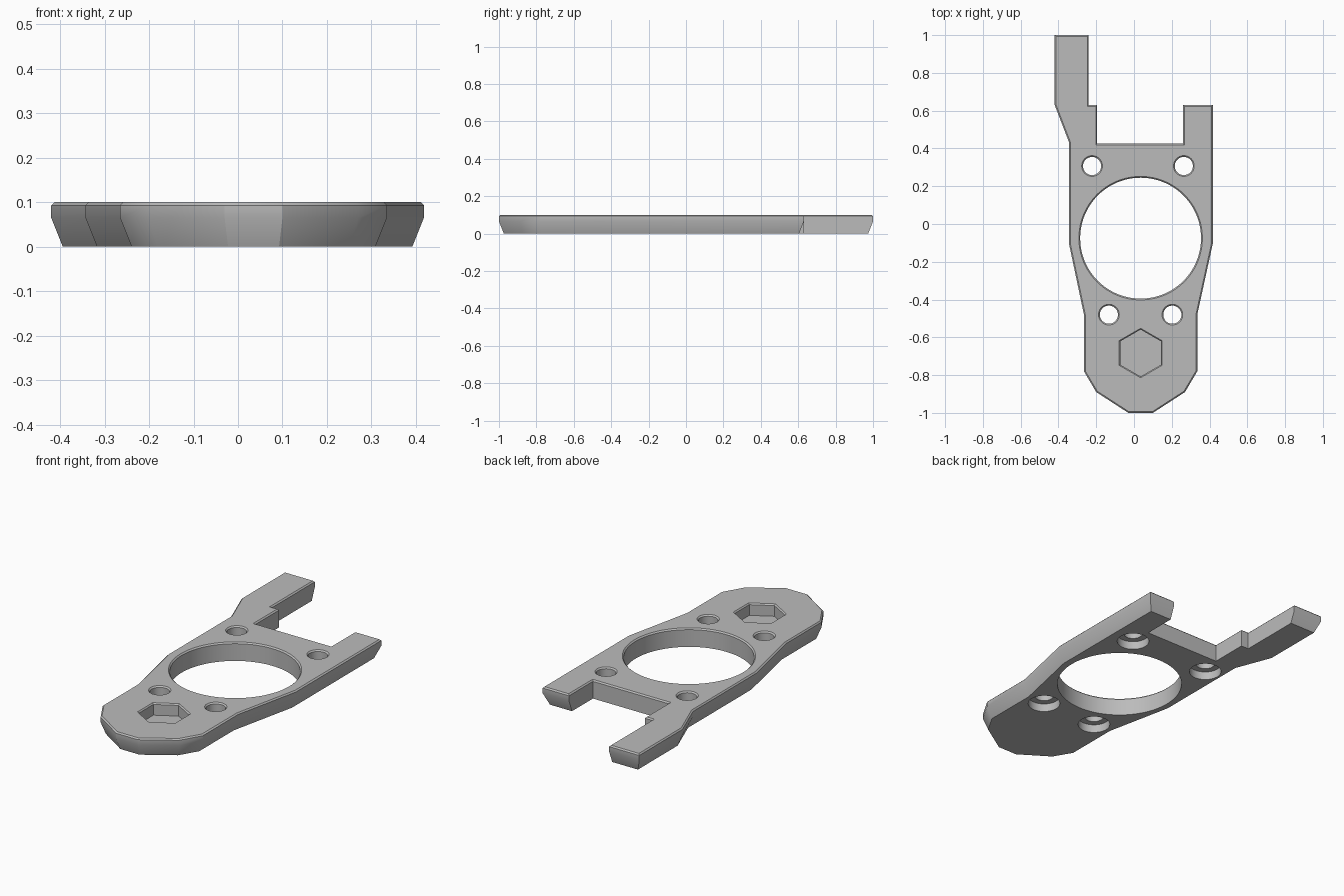
import bpy, bmesh, math
from mathutils import Vector

cube = bpy.data.objects.get("Cube")
if cube:
    bpy.data.objects.remove(cube, do_unlink=True)

grey = bpy.data.materials.new("plain_grey")
grey.use_nodes = True
grey.diffuse_color = (0.5, 0.5, 0.5, 1)
grey.node_tree.nodes["Principled BSDF"].inputs["Base Color"].default_value = (0.5, 0.5, 0.5, 1)

THICK = 0.1
BEVEL = 0.007
TAPER = 0.026


def make_object(name, bm):
    bmesh.ops.recalc_face_normals(bm, faces=bm.faces)
    mesh = bpy.data.meshes.new(name)
    bm.to_mesh(mesh)
    bm.free()
    obj = bpy.data.objects.new(name, mesh)
    bpy.context.collection.objects.link(obj)
    mesh.materials.append(grey)
    return obj


def loft(bm, rings):
    """Closed solid through rings of equal point count."""
    loops = [[bm.verts.new(p) for p in ring] for ring in rings]
    n = len(loops[0])
    for a, b in zip(loops, loops[1:]):
        for i in range(n):
            j = (i + 1) % n
            bm.faces.new((a[i], a[j], b[j], b[i]))
    bm.faces.new(loops[0][::-1])
    bm.faces.new(loops[-1])


def inset(points, z, amounts):
    """Move each edge of a counterclockwise outline inward by its own amount."""
    ring = []
    n = len(points)
    normals = []
    for i in range(n):
        d = (points[(i + 1) % n] - points[i]).normalized()
        normals.append(Vector((-d.y, d.x)))
    for i in range(n):
        n1, n2 = normals[i - 1], normals[i]
        a, b = amounts[i - 1], amounts[i]
        det = n1.x * n2.y - n1.y * n2.x
        shift = Vector((a * n2.y - b * n1.y, b * n1.x - a * n2.x)) / det
        p = points[i] + shift
        ring.append((p.x, p.y, z))
    return ring


def lathe(bm, x, y, profile, sides, turn=0.0):
    """Turned solid from (height, radius) pairs."""
    angles = [turn + math.tau * i / sides for i in range(sides)]
    loft(bm, [[(x + r * math.cos(a), y + r * math.sin(a), z) for a in angles]
              for z, r in profile])


# Plate outline, counterclockwise from the nose
outline = [Vector(p) for p in (
    (-0.03, -1), (0.10, -1), (0.27, -0.89), (0.335, -0.78), (0.335, -0.48),
    (0.418, -0.10), (0.418, 0.63), (0.26, 0.63), (0.26, 0.425),
    (-0.195, 0.425), (-0.195, 0.63), (-0.24, 0.63), (-0.24, 1),
    (-0.42, 1), (-0.42, 0.63), (-0.343, 0.43), (-0.343, -0.11),
    (-0.265, -0.48), (-0.265, -0.78), (-0.20, -0.89))]
count = len(outline)

# Outer sides taper under, notch sides stay upright
under = [0 if 7 <= i <= 11 else TAPER for i in range(count)]
bm = bmesh.new()
loft(bm, [inset(outline, 0, under),
          inset(outline, 0.065, [0] * count),
          inset(outline, THICK - BEVEL, [0] * count),
          inset(outline, THICK, [BEVEL] * count)])
plate = make_object("mounting_plate", bm)

# Cutters: large opening, counterbored screw holes, hexagonal pocket
bm = bmesh.new()


def rim(radius):
    return [(THICK - BEVEL, radius), (THICK + 0.02, radius + BEVEL + 0.02)]


lathe(bm, 0.035, -0.075, [(-0.02, 0.32)] + rim(0.32), 96)
for x, y in ((-0.222, 0.307), (0.264, 0.307), (-0.133, -0.48), (0.203, -0.48)):
    lathe(bm, x, y, [(-0.02, 0.082), (0.045, 0.082), (0.045, 0.048)] + rim(0.048), 40)
lathe(bm, 0.035, -0.683, [(0.035, 0.124)] + rim(0.124), 6, math.pi / 6)
cutter = make_object("hole_cutter", bm)
cutter.hide_render = True

cut = plate.modifiers.new("holes", "BOOLEAN")
cut.operation = "DIFFERENCE"
cut.solver = "EXACT"
cut.object = cutter

bpy.ops.object.select_all(action="DESELECT")
plate.select_set(True)
bpy.context.view_layer.objects.active = plate
bpy.ops.object.modifier_apply(modifier=cut.name)
bpy.data.objects.remove(cutter, do_unlink=True)
bpy.ops.object.shade_smooth_by_angle(angle=math.radians(30))
